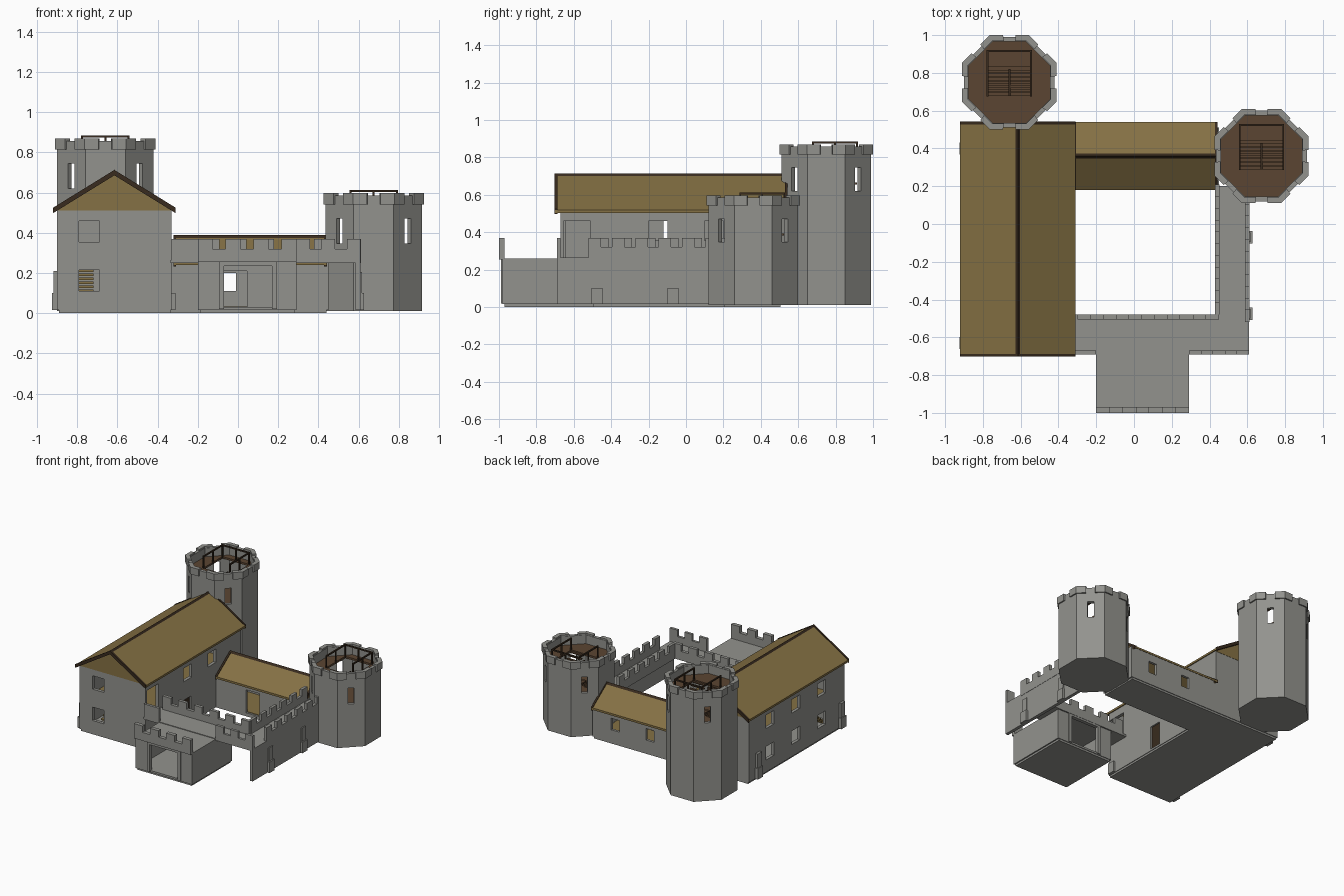
import bpy, bmesh, math
from mathutils import Vector

if "Cube" in bpy.data.objects:
    bpy.data.objects.remove(bpy.data.objects["Cube"])


def material(name, rgb):
    m = bpy.data.materials.new(name)
    m.diffuse_color = (*rgb, 1)
    m.use_nodes = True
    m.node_tree.nodes["Principled BSDF"].inputs["Base Color"].default_value = m.diffuse_color
    return m


STONE = material("grey stone", (0.29, 0.29, 0.27))
THATCH = material("golden wood", (0.235, 0.165, 0.058))
FLOOR = material("brown planks", (0.105, 0.06, 0.032))
DARK = material("dark timber", (0.04, 0.024, 0.013))


def finish(name, bm, mat):
    bmesh.ops.recalc_face_normals(bm, faces=bm.faces)
    me = bpy.data.meshes.new(name)
    bm.to_mesh(me)
    bm.free()
    ob = bpy.data.objects.new(name, me)
    bpy.context.collection.objects.link(ob)
    if mat:
        me.materials.append(mat)
    return ob


def add_prism(bm, pts, axis, a, b):
    """Extrude a 2D outline along an axis from a to b."""
    def put(p, t):
        return {'x': (t, p[0], p[1]), 'y': (p[0], t, p[1]), 'z': (p[0], p[1], t)}[axis]
    lo = [bm.verts.new(put(p, a)) for p in pts]
    hi = [bm.verts.new(put(p, b)) for p in pts]
    n = len(pts)
    bm.faces.new(lo)
    bm.faces.new(hi)
    for i in range(n):
        bm.faces.new((lo[i], lo[(i + 1) % n], hi[(i + 1) % n], hi[i]))


def prism(name, pts, axis, a, b, mat):
    bm = bmesh.new()
    add_prism(bm, pts, axis, a, b)
    return finish(name, bm, mat)


def boxes(name, specs, mat):
    """Several boxes (x0, x1, y0, y1, z0, z1) as one object."""
    bm = bmesh.new()
    for x0, x1, y0, y1, z0, z1 in specs:
        add_prism(bm, [(x0, y0), (x1, y0), (x1, y1), (x0, y1)], 'z', z0, z1)
    return finish(name, bm, mat)


def cut(ob, cutter):
    cutter.hide_render = True
    m = ob.modifiers.new("cut", 'BOOLEAN')
    m.operation, m.solver, m.object = 'DIFFERENCE', 'EXACT', cutter
    bpy.context.view_layer.objects.active = ob
    bpy.ops.object.modifier_apply(modifier=m.name)
    bpy.data.objects.remove(cutter)


def cut_boxes(ob, specs):
    for s in specs:
        cut(ob, boxes("cutter", [s], None))


def octagon(cx, cy, apothem):
    r = apothem / math.cos(math.pi / 8)
    return [(cx + r * math.cos(math.pi * (k + .5) / 4), cy + r * math.sin(math.pi * (k + .5) / 4))
            for k in range(8)]


def tower(name, cx, cy, top):
    body = prism(name + "_wall", octagon(cx, cy, .24), 'z', .01, top - .012, STONE)
    cut(body, prism("cutter", octagon(cx, cy, .215), 'z', .03, top + .1, None))
    # slit windows on the four diagonal faces
    for k in range(4):
        c = boxes("cutter", [(.15, .3, -.022, .022, top - .25, top - .125)], None)
        c.location = (cx, cy, 0)
        c.rotation_euler.z = math.pi / 4 + k * math.pi / 2
        cut(body, c)
    # angled merlons wrapping each corner
    outer, inner = octagon(cx, cy, .25), octagon(cx, cy, .218)
    bm = bmesh.new()
    for i in range(8):
        def at(ring, j, t):
            return tuple(Vector(ring[i]).lerp(Vector(ring[j % 8]), t))
        add_prism(bm, [at(outer, i - 1, .34), outer[i], at(outer, i + 1, .34),
                       at(inner, i + 1, .34), inner[i], at(inner, i - 1, .34)], 'z', top - .055, top)
    finish(name + "_merlons", bm, STONE)
    # plank floors with a stair hatch
    x0, x1, y0, y1 = cx - .115, cx + .115, cy - .07, cy + .165
    deck = top - .08
    f = prism(name + "_top_floor", octagon(cx, cy, .222), 'z', deck - .015, deck, FLOOR)
    cut_boxes(f, [(x0, x1, y0, y1, 0, 2)])
    prism(name + "_lower_floor", octagon(cx, cy, .222), 'z', deck - .265, deck - .25, FLOOR)
    # double flight of steps with a landing
    st = [(x0, x1, y1 - .085, y1, deck - .135, deck - .125)]
    for i in range(7):
        y = y0 + .02 * i
        st.append((cx + .005, x1, y, y + .016, deck - .018 * (i + 1), deck - .018 * i - .01))
        st.append((x0, cx - .005, y, y + .016, deck - .25 + .018 * i, deck - .242 + .018 * i))
    boxes(name + "_stairs", st, FLOOR)
    # hatch railing
    r, z = .005, top + .015
    rail = [(x0 - r, x0 + r, y0, y1, z - .01, z), (x1 - r, x1 + r, y0, y1, z - .01, z),
            (x0, x1, y1 - r, y1 + r, z - .01, z), (cx - r, cx + r, y0, y0 + .14, deck - .06, deck - .05)]
    for x in (x0, cx, x1):
        for y in (y0, (y0 + y1) / 2, y1):
            if x != cx or y == y1:
                rail.append((x - r, x + r, y - r, y + r, deck - .01, z))
    boxes(name + "_railing", rail, DARK)


def gable_roof(name, c, half, eave, ridge, axis, a, b, wall_a, wall_b, inset):
    """Two-slope roof with gable ends, dark edge boards and a ridge cap."""
    def chevron(d0, d1):
        return [(c - half, eave + d0), (c, ridge + d0), (c + half, eave + d0),
                (c + half, eave + d1), (c, ridge + d1), (c - half, eave + d1)]
    prism(name + "_slopes", chevron(0, -.016), axis, a, b, THATCH)
    s = (ridge - eave) / half
    tri = [(c - half + inset, eave - .012 + inset * s), (c, ridge - .012), (c + half - inset, eave - .012 + inset * s)]
    tri = [(tri[0][0], eave - .01)] + tri + [(tri[2][0], eave - .01)]
    for t in (wall_a, wall_b - .01):
        prism(name + "_gable", tri, axis, t, t + .01, THATCH)
    for t in (a, b - .01):
        prism(name + "_edge_board", chevron(.005, -.022), axis, t - .002, t + .012, DARK)
    prism(name + "_ridge_cap", [(c - .012, ridge - .008), (c, ridge + .007), (c + .012, ridge - .008)],
          axis, a, b, DARK)


def parapet(name, axis, a, b, lo, hi, n, z0=.25):
    """Low wall from a to b with n evenly spaced merlons."""
    spans = [(a, b, z0, .32)]
    w = (b - a) / (n + (n - 1) * .87)
    for i in range(n):
        s = a + i * w * 1.87
        spans.append((s, s + w, .32, .37))
    boxes(name, [(s, e, lo, hi, p, q) if axis == 'x' else (lo, hi, s, e, p, q) for s, e, p, q in spans], STONE)


# foundations
boxes("foundation", [(-.89, -.335, -.665, .505, 0, .02), (-.335, .44, .205, .505, 0, .02),
                     (-.19, .28, -.97, -.495, 0, .02)], STONE)

# great hall
hall = boxes("hall_walls", [(-.9, -.33, -.67, .51, .015, .53)], STONE)
cut_boxes(hall, [(-.875, -.355, -.645, .485, .03, .6)])
cut_boxes(hall, [(-.79, -.69, -.7, -.6, z, z + .105) for z in (.11, .355)])
cut_boxes(hall, [(-.95, -.86, y - .05, y + .05, z, z + .105) for y in (.25, -.07, -.39) for z in (.11, .355)])
cut_boxes(hall, [(-.36, -.3, -.2, -.1, .355, .46), (-.36, -.3, .1, .2, .355, .46),
                 (-.36, -.3, -.21, -.11, .03, .21), (-.36, -.3, -.655, -.51, .26, .46)])
boxes("hall_upper_floor", [(-.88, -.35, -.65, .49, .24, .255)], THATCH)
boxes("hall_door", [(-.352, -.342, -.21, -.11, .03, .21)], DARK)
boxes("hall_stairs", [(-.8, -.72, -.6 + .025 * i, -.575 + .025 * i, .025 + .02 * i, .037 + .02 * i)
                      for i in range(11)], THATCH)
gable_roof("hall_roof", -.615, .305, .52, .708, 'y', -.7, .54, -.672, .512, .022)

# back wing
wing = boxes("wing_walls", [(-.34, .45, .2, .51, .015, .265)], STONE)
cut_boxes(wing, [(-.33, .44, .22, .49, .03, .4), (-.07, .045, .15, .25, .03, .21),
                 (-.08, -.01, .45, .55, .11, .2), (.22, .29, .45, .55, .11, .2)])
boxes("wing_floor", [(-.335, .445, .215, .495, .025, .034)], THATCH)
gable_roof("wing_roof", .36, .18, .255, .383, 'x', -.32, .44, -.32, .44, .02)

# gatehouse with a passage through it
gate = boxes("gatehouse", [(-.2, .29, -.98, -.49, .015, .26)], STONE)
cut_boxes(gate, [(-.18, .27, -.96, -.51, .03, .245), (-.07, .17, -1.1, -.4, .03, .235)])
for y0, y1 in ((-.99, -.978), (-.492, -.482)):
    boxes("gate_frame", [(-.095, -.07, y0, y1, .02, .26), (.17, .195, y0, y1, .02, .26),
                         (-.07, .17, y0, y1, .235, .26)], STONE)
parapet("gate_parapet", 'x', -.2, .29, -1.0, -.97, 4, .255)

# wall walk, outer wall and battlements
boxes("wall_walk", [(-.335, .61, -.69, -.48, .25, .265), (.43, .61, -.48, .2, .25, .265)], STONE)
boxes("east_wall", [(.585, .61, -.69, .2, .015, .262)], STONE)
parapet("inner_front_parapet", 'x', -.3, .45, -.505, -.48, 6)
parapet("left_front_parapet", 'x', -.33, -.2, -.69, -.67, 1)
parapet("right_front_parapet", 'x', .29, .61, -.69, -.67, 3)
parapet("east_outer_parapet", 'y', -.52, .17, .587, .612, 6)
parapet("east_inner_parapet", 'y', -.48, .21, .43, .452, 6)

# stepped buttresses on the outer walls
steps = []
for y in (-.475, -.07):
    steps += [(.6, .628, y - .032, y + .032, .015, .1), (.6, .618, y - .025, y + .025, .1, .205)]
for y in (-.63, .4):
    steps += [(-.925, -.89, y - .032, y + .032, .015, .1), (-.918, -.89, y - .025, y + .025, .1, .21)]
steps.append((-.335, -.312, -.66, -.6, .015, .1))
boxes("buttresses", steps, STONE)

# corner towers
tower("back_left_tower", -.66, .75, .87)
tower("right_tower", .675, .36, .597)
